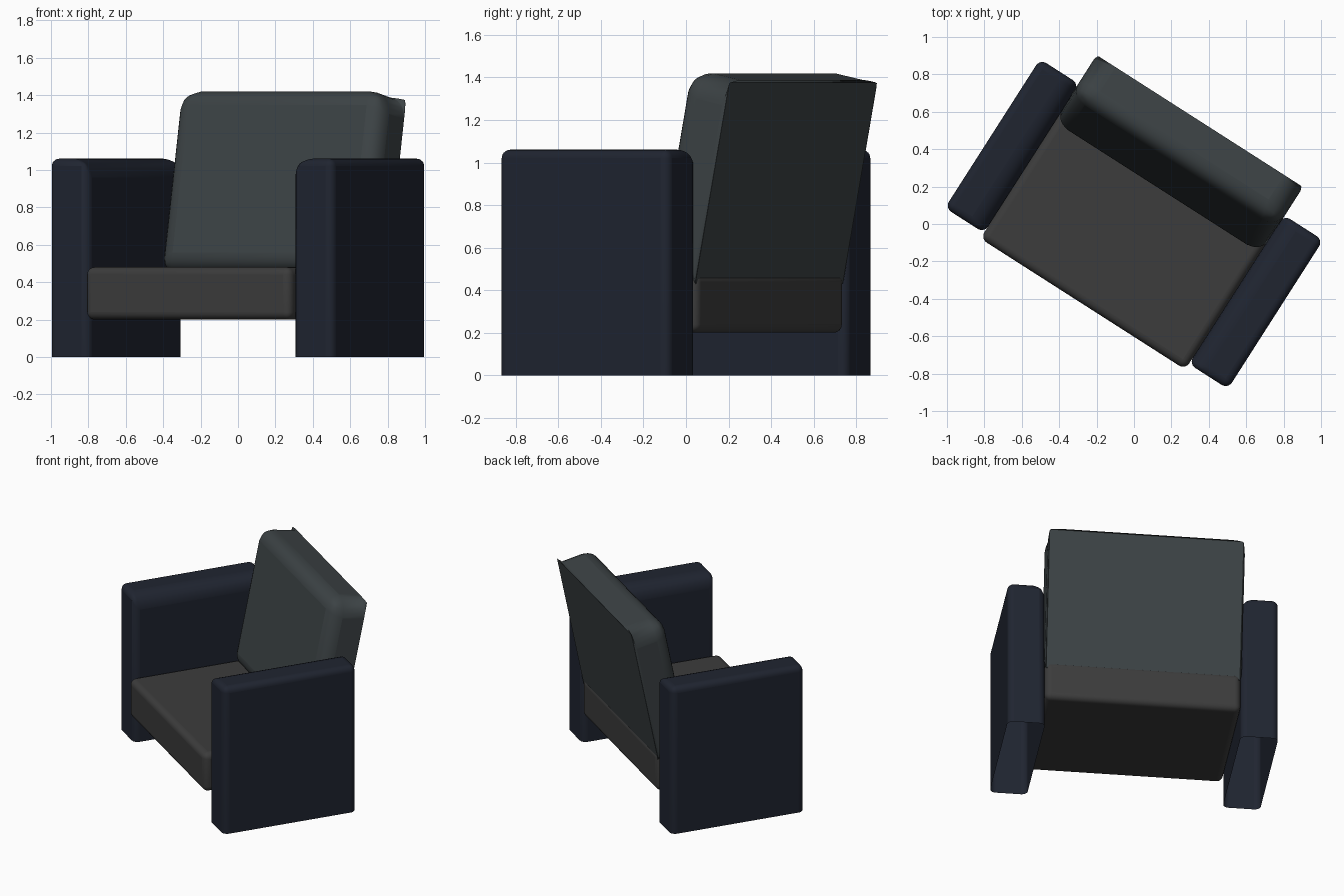
import bpy, bmesh, math
from mathutils import Matrix, Vector

if "Cube" in bpy.data.objects:
    bpy.data.objects.remove(bpy.data.objects["Cube"])

TURN = Matrix.Rotation(math.radians(-32.6), 4, 'Z')   # whole chair is turned
MAXR = 0.15


def material(name, rgb):
    m = bpy.data.materials.new(name)
    m.diffuse_color = (*rgb, 1)
    m.use_nodes = True
    m.node_tree.nodes["Principled BSDF"].inputs["Base Color"].default_value = m.diffuse_color
    return m


def rounded_box(name, lo, hi, radius, mat, pose=Matrix(), open_bottom=False):
    """Box lo..hi; radius(mid) gives each edge's rounding from its midpoint (-1..1)."""
    lo, hi = Vector(lo), Vector(hi)
    size, mid = hi - lo, (hi + lo) / 2
    bm = bmesh.new()
    bmesh.ops.create_cube(bm, size=2)
    if open_bottom:
        faces = [f for f in bm.faces if f.normal.z < -0.5]
        bmesh.ops.delete(bm, geom=faces, context='FACES_ONLY')
    w = bm.edges.layers.float.new("bevel_weight_edge")
    for e in bm.edges:
        m = (e.verts[0].co + e.verts[1].co) / 2
        e[w] = radius(*[round(c) for c in m]) / MAXR
    for v in bm.verts:
        v.co = mid + Vector(c * s / 2 for c, s in zip(v.co, size))
    me = bpy.data.meshes.new(name)
    bm.to_mesh(me)
    bm.free()
    me.materials.append(mat)
    ob = bpy.data.objects.new(name, me)
    bpy.context.collection.objects.link(ob)
    ob.matrix_world = TURN @ pose
    bev = ob.modifiers.new("rounding", 'BEVEL')
    bev.limit_method = 'WEIGHT'
    bev.width, bev.segments = MAXR, 6
    bpy.ops.object.select_all(action='DESELECT')
    bpy.context.view_layer.objects.active = ob
    ob.select_set(True)
    bpy.ops.object.shade_smooth_by_angle(angle=math.radians(35))
    return ob


navy = material("arm_navy", (0.014, 0.018, 0.030))
grey = material("seat_grey", (0.045, 0.045, 0.045))
slate = material("back_slate", (0.045, 0.055, 0.059))

# Arms: open underneath, upper inner edge rounder than the rest
for side, label in ((-1, "left_arm"), (1, "right_arm")):
    def arm_radius(x, y, z, s=side):
        if z < 0:
            return 0
        return 0.10 if (z > 0 and x == -s) else 0.04
    xs = sorted((side * 0.65, side * 0.898))
    rounded_box(label, (xs[0], -0.472, 0), (xs[1], 0.472, 1.06),
                arm_radius, navy, open_bottom=True)

# Seat cushion between the arms
rounded_box("seat", (-0.65, -0.508, 0.20), (0.65, 0.472, 0.48),
            lambda x, y, z: 0.04, grey)


# Leaning backrest: soft front and upper corners, crisp rear edges
def back_radius(x, y, z):
    if y > 0:
        return 0.012
    if y < 0:
        return 0.09
    return 0.12 if z > 0 else 0.06


lean = Matrix.Translation((0, 0.461, 0.42)) @ Matrix.Rotation(math.radians(-11.4), 4, 'X')
rounded_box("backrest", (-0.655, -0.25, 0), (0.655, 0, 0.985), back_radius, slate, lean)
